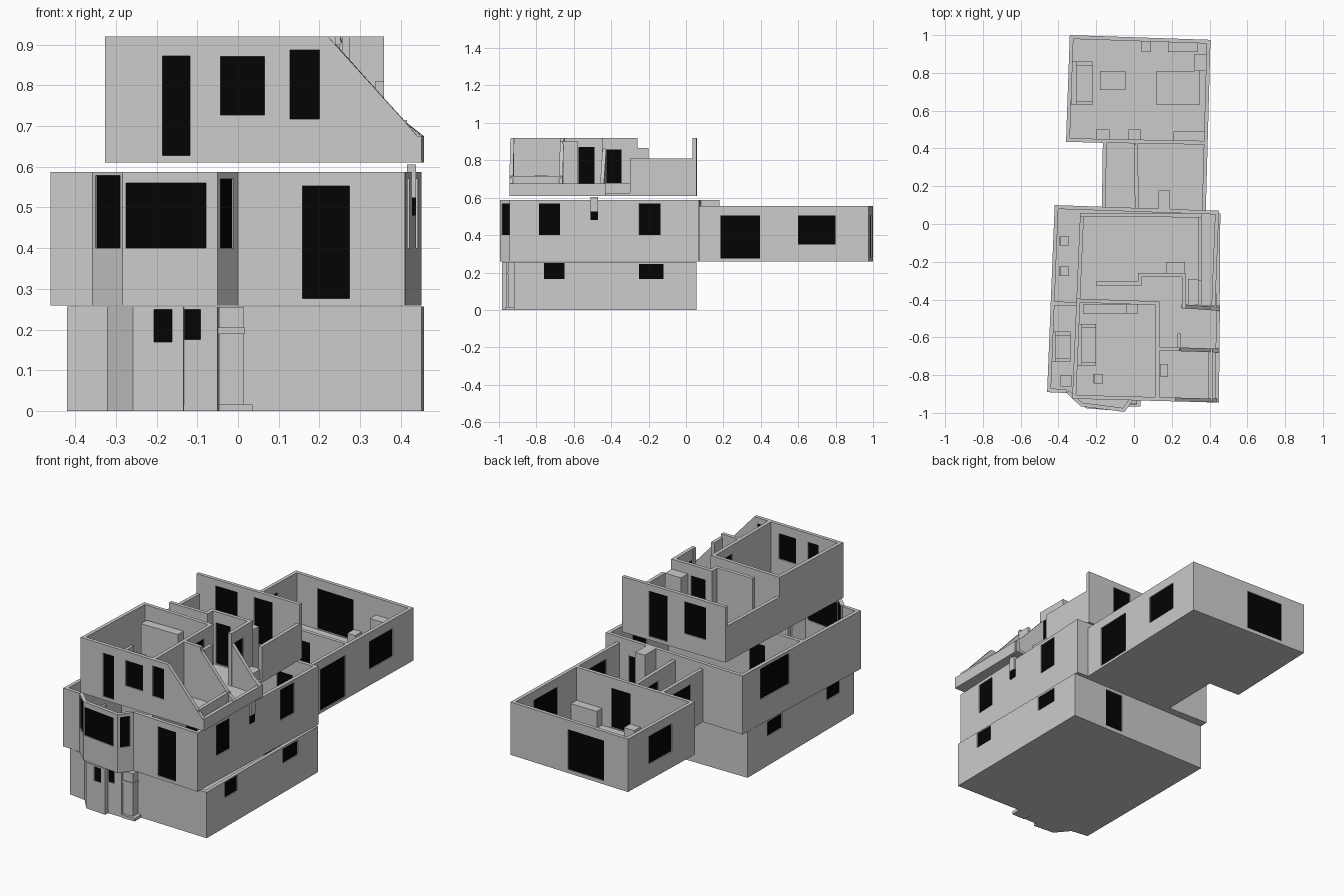
import bpy
from math import hypot
from mathutils import Matrix, Vector

if "Cube" in bpy.data.objects:
    bpy.data.objects.remove(bpy.data.objects["Cube"])

black = bpy.data.materials.new("black_glass")
black.diffuse_color = (0.001, 0.001, 0.001, 1)
black.use_nodes = True
black.node_tree.nodes["Principled BSDF"].inputs["Base Color"].default_value = black.diffuse_color
T = 0.02  # wall thickness


def panel(name, loops, depth, matrix, mat=None):
    """Flat outline (first loop) with holes (other loops), extruded by depth."""
    cu = bpy.data.curves.new(name, 'CURVE')
    cu.dimensions, cu.fill_mode, cu.extrude = '2D', 'BOTH', depth / 2
    for loop in loops:
        sp = cu.splines.new('POLY')
        sp.points.add(len(loop) - 1)
        for p, (u, v) in zip(sp.points, loop):
            p.co = (u, v, 0, 1)
        sp.use_cyclic_u = True
    tmp = bpy.data.objects.new(name + "_outline", cu)
    bpy.context.collection.objects.link(tmp)
    dg = bpy.context.evaluated_depsgraph_get()
    mesh = bpy.data.meshes.new_from_object(tmp.evaluated_get(dg))
    bpy.data.objects.remove(tmp)
    mesh.shade_flat()
    mesh.materials.clear()
    if mat:
        mesh.materials.append(mat)
    ob = bpy.data.objects.new(name, mesh)
    ob.matrix_world = matrix
    bpy.context.collection.objects.link(ob)
    return ob


def rect(a, b, c, d):
    return [(a, c), (b, c), (b, d), (a, d)]


def wall(name, p0, p1, z0, z1, holes=(), top=None):
    """Wall on the left of p0->p1. Holes (a, b, low, high) and top points use
    world x or y, whichever the wall mostly follows."""
    dx, dy = p1[0] - p0[0], p1[1] - p0[1]
    k = 0 if abs(dx) > abs(dy) else 1
    length = hypot(dx, dy)
    u = lambda v: (v - p0[k]) / (p1[k] - p0[k]) * length
    x, n = Vector((dx, dy, 0)) / length, Vector((dy, -dx, 0)) / length
    c = Vector((*p0, 0)) - n * T / 2
    m = Matrix((x, (0, 0, 1), n)).transposed().to_4x4()
    m.translation = c
    crown = [(u(a), z) for a, z in top] if top else [(length, z1), (0, z1)]
    cuts = [rect(*sorted((u(a), u(b))), lo, hi) for a, b, lo, hi in holes]
    panel(name, [[(0, z0), (length, z0)] + crown] + cuts, T, m)
    for cut in cuts:
        panel(name + "_pane", [cut], T * 0.5, m, black)


def walls(name, pts, z0, z1, holes={}, closed=True):
    for i in range(len(pts) if closed else len(pts) - 1):
        wall(f"{name}_{i}", pts[i], pts[(i + 1) % len(pts)], z0, z1, holes.get(i, ()))


def slab(name, pts, z0, h=0.015):
    cx, cy = (sum(p[i] for p in pts) / len(pts) for i in (0, 1))
    inset = [(cx + (x - cx) * 0.998, cy + (y - cy) * 0.998) for x, y in pts]
    panel(name, [inset], h, Matrix.Translation((0, 0, z0 + h / 2)))


def box(name, x0, x1, y0, y1, z0, z1, mat=None):
    panel(name, [rect(x0, x1, y0, y1)], z1 - z0,
          Matrix.Translation((0, 0, (z0 + z1) / 2)), mat)


def sofa(name, x0, x1, y0, y1, z):
    box(name + "_seat", x0, x1, y0, y1, z, z + 0.05)
    box(name + "_back", x0, x0 + 0.025, y0, y1, z + 0.05, z + 0.11)
    for s, y in (("front", y0), ("rear", y1 - 0.02)):
        box(f"{name}_arm_{s}", x0 + 0.025, x1, y, y + 0.02, z + 0.05, z + 0.08)


def chair(name, x, y, z):
    box(name + "_seat", x - 0.025, x + 0.025, y - 0.025, y + 0.025, z + 0.045, z + 0.055)
    box(name + "_back", x - 0.025, x - 0.018, y - 0.025, y + 0.025, z + 0.055, z + 0.12)
    for i, (a, b) in enumerate(((-1, -1), (1, -1), (1, 1), (-1, 1))):
        px, py = x + a * 0.021, y + b * 0.021
        box(f"{name}_leg_{i}", px - 0.004, px + 0.004, py - 0.004, py + 0.004, z, z + 0.045)


# Basement with angled front bay
base = [(-.42, -.885), (-.32, -.9), (-.258, -.975), (-.134, -.985), (-.132, -.96),
        (-.05, -.96), (-.047, -.905), (.45, -.92), (.457, .055), (-.42, .055)]
low = [(-.76, -.65, .165, .25), (-.25, -.12, .165, .245)]
walls("basement_wall", base, 0, .257, {
    2: [(-.206, -.162, .17, .25)], 4: [(-.131, -.092, .176, .25)],
    7: low and [], 8 - 1 + 0: [], 8: [(.13, .24, .02, .24)], 9: low} | {
    7: low})
slab("basement_floor", base, 0)
box("entry_pillar", -.047, .015, -.95, -.9, 0, .256)
box("entry_lintel", -.049, .017, -.955, -.9, .19, .205)
box("entry_step", -.047, .035, -.965, -.9, 0, .017)

# Ground floor with large bay window
ground = [(-.46, -.89), (-.357, -.895), (-.283, -.965), (-.05, -.995), (0, -.925),
          (.41, -.945), (.45, .07), (-.42, .1)]
walls("ground_wall", ground, .26, .587, {
    1: [(-.35, -.29, .40, .578)], 2: [(-.275, -.078, .40, .56)],
    3: [(-.985, -.94, .40, .57)], 4: [(.158, .274, .277, .553)],
    5: [(-.785, -.675, .40, .57), (-.25, -.135, .40, .57)],
    6: [(.2, .3, .28, .5)], 7: [(-.29, -.05, .40, .57)]})
slab("ground_floor", ground, .26)
wall("ground_divider", (-.44, -.43), (.42, -.45), .26, .587, [(-.2, -.1, .28, .5)])
wall("ground_hall_wall", (.1, -.92), (.1, -.44), .26, .587, [(-.6, -.5, .28, .5)])
box("side_duct", .415, .437, -.51, -.47, .525, .605)
box("side_duct_opening", .415, .436, -.51, -.47, .48, .525, black)
sofa("ground_sofa", -.44, -.335, -.73, -.57, .275)
box("ground_cabinet", -.39, -.33, -.86, -.8, .275, .36)
chair("dining_chair_a", -.37, -.09, .275)
chair("dining_chair_b", -.37, -.25, .275)

# Rear wing and its connector
wing = [(.38, .07), (.405, .975), (-.34, 1.0), (-.36, .435), (-.165, .43), (-.17, .085)]
walls("wing_wall", wing, .26, .556, {
    0: [(.185, .395, .275, .505), (.60, .80, .35, .505)],
    1: [(-.19, .04, .28, .505)], 2: [(.63, .82, .35, .505)],
    4: [(.2, .35, .33, .51)]}, closed=False)
slab("wing_floor", wing, .26)
wall("wing_cross_wall", (-.165, .43), (.385, .42), .26, .556, [(.03, .15, .28, .5)])
wall("connector_divider", (.025, .08), (.02, .425), .26, .556, [(.24, .36, .28, .5)])
box("connector_closet", .13, .19, .07, .178, .275, .587)
box("wing_bed", .12, .35, .63, .81, .275, .33)
box("coffee_table", -.18, -.045, .71, .81, .3, .32)
box("coffee_table_base", -.15, -.075, .735, .785, .275, .3)
sofa("wing_sofa", -.33, -.22, .63, .86, .275)
box("tall_cabinet", .18, .34, .91, .965, .275, .46)
box("side_shelf", .32, .385, .81, .9, .275, .36)
box("corner_stool", .04, .09, .91, .97, .275, .34)
box("sideboard", .21, .37, .44, .49, .275, .37)
box("small_cabinet_a", -.03, .035, .44, .5, .275, .33)
box("small_cabinet_b", -.2, -.13, .44, .5, .275, .33)

# Upper floor, floating above, with sloped attic walls on the right
upper = [(-.327, -.925), (.45, -.945), (.455, -.43), (.358, -.43), (.358, .055), (-.285, .058)]
slab("upper_floor", upper, .61)
wall("upper_front_wall", upper[0], upper[1], .61, .92,
     [(-.185, -.118, .628, .872), (-.043, .065, .727, .87), (.127, .2, .717, .887)],
     [(.45, .675), (.44, .675), (.41, .71), (.22, .92), (-.327, .92)])
wall("upper_left_wall", upper[5], upper[0], .61, .92, (),
     [(-.925, .92), (-.4, .92), (-.4, .81), (.058, .81)])
wall("upper_back_wall", upper[4], upper[5], .61, .92,
     [(.075, .19, .63, .885), (-.165, -.03, .705, .885)])
wall("upper_right_wall", (.358, -.3), (.358, .055), .61, .81)
wall("eave_wall", (.452, -.7), (.455, -.43), .61, .675)
wall("eave_return", (.45, -.945), (.452, -.7), .61, .675)
wall("knee_wall", (.415, -.94), (.415, -.66), .61, .715)
wall("attic_wall_a", (.13, -.67), (.45, -.68), .61, .92, (),
     [(.45, .675), (.41, .71), (.24, .9), (.24, .92), (.13, .92)])
wall("attic_wall_b", (.25, -.445), (.455, -.46), .61, .92, (),
     [(.455, .675), (.41, .71), (.265, .87), (.25, .92)])
wall("bedroom_side_wall", (.135, -.93), (.135, -.41), .61, .92, [(-.575, -.49, .65, .87)])
wall("bedroom_rear_wall", (-.305, -.415), (.13, -.43), .61, .92)
wall("landing_wall_a", (-.2, -.325), (.03, -.325), .61, .92)
wall("landing_wall_b", (.04, -.325), (.04, -.26), .61, .92)
wall("landing_wall_c", (.02, -.28), (.27, -.28), .61, .92, [(.06, .15, .63, .86)])
wall("landing_wall_d", (.275, -.45), (.275, -.26), .61, .92, [(-.425, -.345, .63, .857)])
wall("bath_stub_wall", (.25, -.66), (.25, -.58), .61, .9)
box("linen_box", .285, .345, -.43, -.29, .625, .68)
box("rear_wardrobe", .17, .27, -.26, -.2, .625, .865)
box("bedroom_wardrobe", -.27, -.04, -.475, -.425, .625, .84)
box("bedroom_dresser", -.04, .02, -.475, -.425, .625, .72)
sofa("upper_bed", -.3, -.2, -.75, -.53, .625)
chair("upper_chair", -.19, -.82, .625)
box("bath_cabinet", .14, .18, -.81, -.74, .625, .72)
